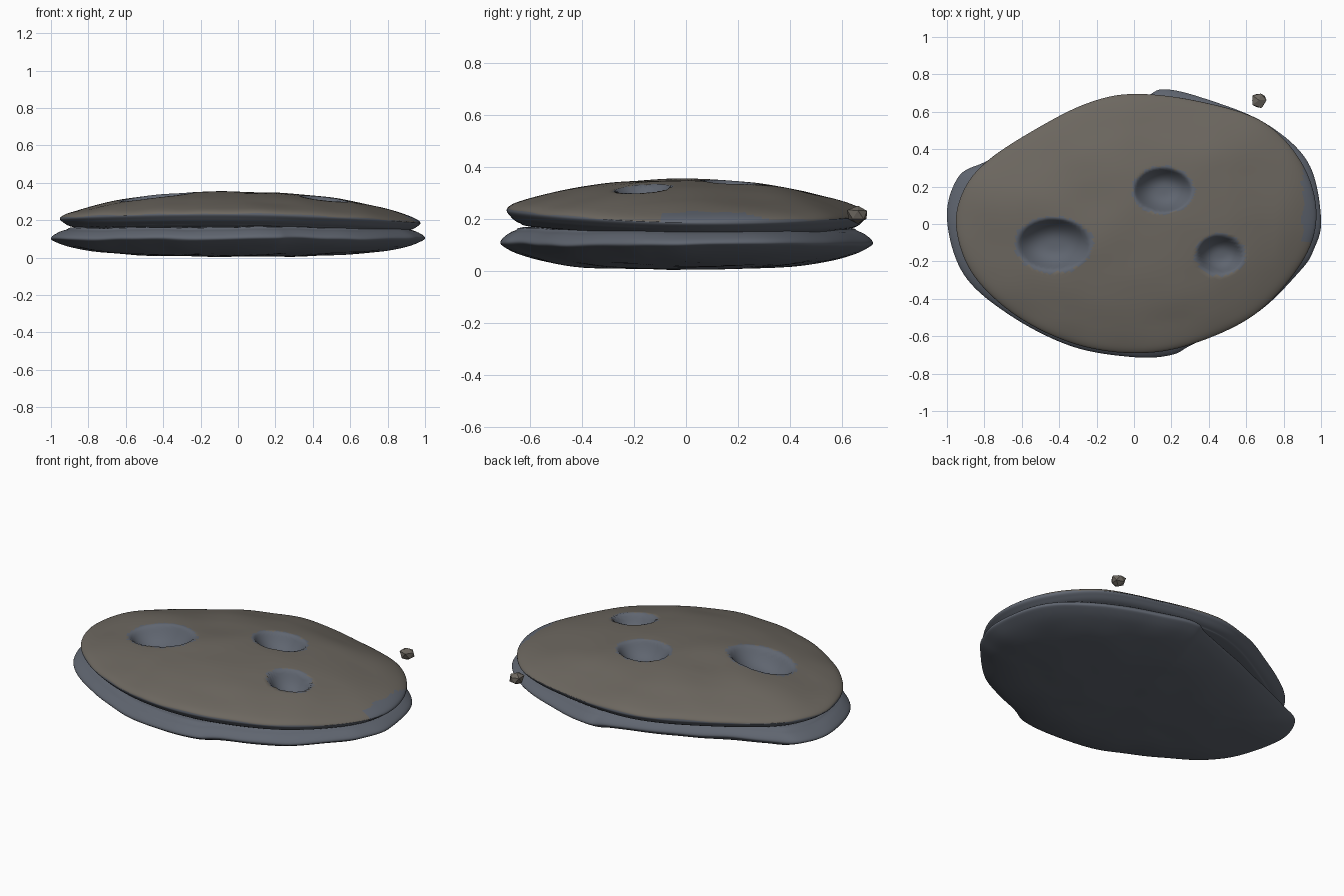
import bpy, bmesh, math, random
from mathutils import Vector, noise

if "Cube" in bpy.data.objects:
    bpy.data.objects.remove(bpy.data.objects["Cube"])

random.seed(4)

def material(name, col):
    m = bpy.data.materials.new(name)
    m.diffuse_color = (*col, 1)
    m.use_nodes = True
    m.node_tree.nodes["Principled BSDF"].inputs["Base Color"].default_value = m.diffuse_color
    return m

CRUST = material("brown_crust", (0.15, 0.135, 0.115))
STONE = material("blue_grey_stone", (0.115, 0.13, 0.16))

# pits: centre x, y, radius x, y, depth
PITS = [(-0.43, -0.11, 0.195, 0.14, 0.10),
        (0.155, 0.18, 0.155, 0.12, 0.09),
        (0.46, -0.165, 0.125, 0.105, 0.09)]

def spline(pts, steps, closed):
    """Catmull-Rom samples through a list of points."""
    n, out = len(pts), []
    get = (lambda i: Vector(pts[i % n])) if closed else (lambda i: Vector(pts[min(max(i, 0), n - 1)]))
    for i in range(n if closed else n - 1):
        a, b, c, d = (get(i + k) for k in (-1, 0, 1, 2))
        for s in range(steps):
            t = s / steps
            out.append(0.5 * (2 * b + (c - a) * t + (2 * a - 5 * b + 4 * c - d) * t**2
                              + (3 * b - a - 3 * c + d) * t**3))
    if not closed:
        out.append(get(n - 1))
    return out

def pit_dist(x, y, p):
    return math.hypot((x - p[0]) / p[2], (y - p[1]) / p[3])

def slab(name, outline, profile, shape, paint):
    """Rings of a closed outline scaled by profile (scale, z), capped at both ends."""
    edge = spline(outline, 10, True)
    n = len(edge)
    bm = bmesh.new()
    rings = []
    for t, z in profile:
        if t < 1e-4:
            rings.append([bm.verts.new(shape(0, 0, z, t))])
        else:
            rings.append([bm.verts.new(shape(e.x * t, e.y * t, z, t)) for e in edge])
    for a, b in zip(rings, rings[1:]):
        for j in range(n):
            k = (j + 1) % n
            quad = [a[j % len(a)], b[j % len(b)], b[k % len(b)], a[k % len(a)]]
            bm.faces.new(list(dict.fromkeys(quad)))
    bmesh.ops.recalc_face_normals(bm, faces=bm.faces)
    for f in bm.faces:
        f.smooth = True
        f.material_index = paint(f)
    me = bpy.data.meshes.new(name)
    bm.to_mesh(me)
    bm.free()
    me.materials.append(STONE)
    me.materials.append(CRUST)
    ob = bpy.data.objects.new(name, me)
    bpy.context.collection.objects.link(ob)
    return ob

# lower slab: irregular base layer
def lower_shape(x, y, z, t):
    z += 0.006 * noise.noise((x * 5, y * 5, z * 5)) + 0.01 * t**4 * noise.noise((x * 2, y * 2, 3))
    return (x, y, max(z, 0))

lower_outline = [(1.0, 0.03), (0.93, 0.33), (0.7, 0.54), (0.38, 0.67), (0.16, 0.72), (0.04, 0.67),
                 (-0.3, 0.545), (-0.6, 0.415), (-0.8, 0.33), (-0.94, 0.25), (-1.0, 0.03),
                 (-0.91, -0.27), (-0.66, -0.49), (-0.33, -0.655), (0.0, -0.712),
                 (0.2, -0.70), (0.32, -0.64), (0.65, -0.48), (0.88, -0.26), (0.96, -0.14)]
lower_profile = spline([(0, 0.007), (0.3, 0.008), (0.55, 0.015), (0.75, 0.032), (0.9, 0.06), (0.98, 0.088),
                        (1, 0.105), (0.975, 0.128), (0.92, 0.15), (0.8, 0.165), (0, 0.165)], 4, False)
slab("lower_slab", lower_outline, lower_profile, lower_shape, lambda f: 0)

# upper slab: domed crust with three bowl-shaped pits
def upper_shape(x, y, z, t):
    if z > 0.2:
        z += 0.005 * noise.noise((x * 4, y * 4, 1)) * 2
        for p in PITS:
            d = pit_dist(x, y, p)
            if d < 1:
                z -= p[4] * (1 - d**3) ** 1.2
    z += t * (0.025 * (y / 0.69) ** 2 - 0.015 * y - 0.012 * x)
    return (x, y, z)

def upper_paint(f):
    c = f.calc_center_median()
    jag = 0.12 * noise.noise((c.x * 25, c.y * 25, 0))
    if f.normal.z < 0.15 or c.z < 0.17:
        return 0
    if any(pit_dist(c.x, c.y, p) < 1.08 + jag for p in PITS):
        return 0
    if c.x > 0.90 + 0.2 * jag and -0.1 < c.y < 0.32:
        return 0
    return 1

upper_outline = [(0.975, 0.05), (0.9, 0.32), (0.69, 0.545), (0.35, 0.655), (0.0, 0.695), (-0.25, 0.645),
                 (-0.52, 0.51), (-0.78, 0.34), (-0.91, 0.18), (-0.95, -0.02), (-0.86, -0.27),
                 (-0.63, -0.49), (-0.32, -0.64), (0.0, -0.69), (0.3, -0.645), (0.65, -0.48), (0.9, -0.2)]
upper_profile = spline([(0, 0.353), (0.15, 0.351), (0.35, 0.341), (0.5, 0.327), (0.65, 0.305), (0.8, 0.272),
                        (0.9, 0.246), (0.97, 0.222), (1, 0.2), (0.985, 0.18), (0.93, 0.155),
                        (0.8, 0.145), (0, 0.14)], 10, False)
slab("upper_slab", upper_outline, upper_profile, upper_shape, upper_paint)

# loose pebble at the back right
bpy.ops.mesh.primitive_ico_sphere_add(subdivisions=1, radius=0.045, location=(0.668, 0.662, 0.215))
pebble = bpy.context.object
pebble.name = "pebble"
for v in pebble.data.vertices:
    v.co *= random.uniform(0.85, 1.12)
    v.co.z *= 0.85
pebble.data.materials.append(CRUST)
